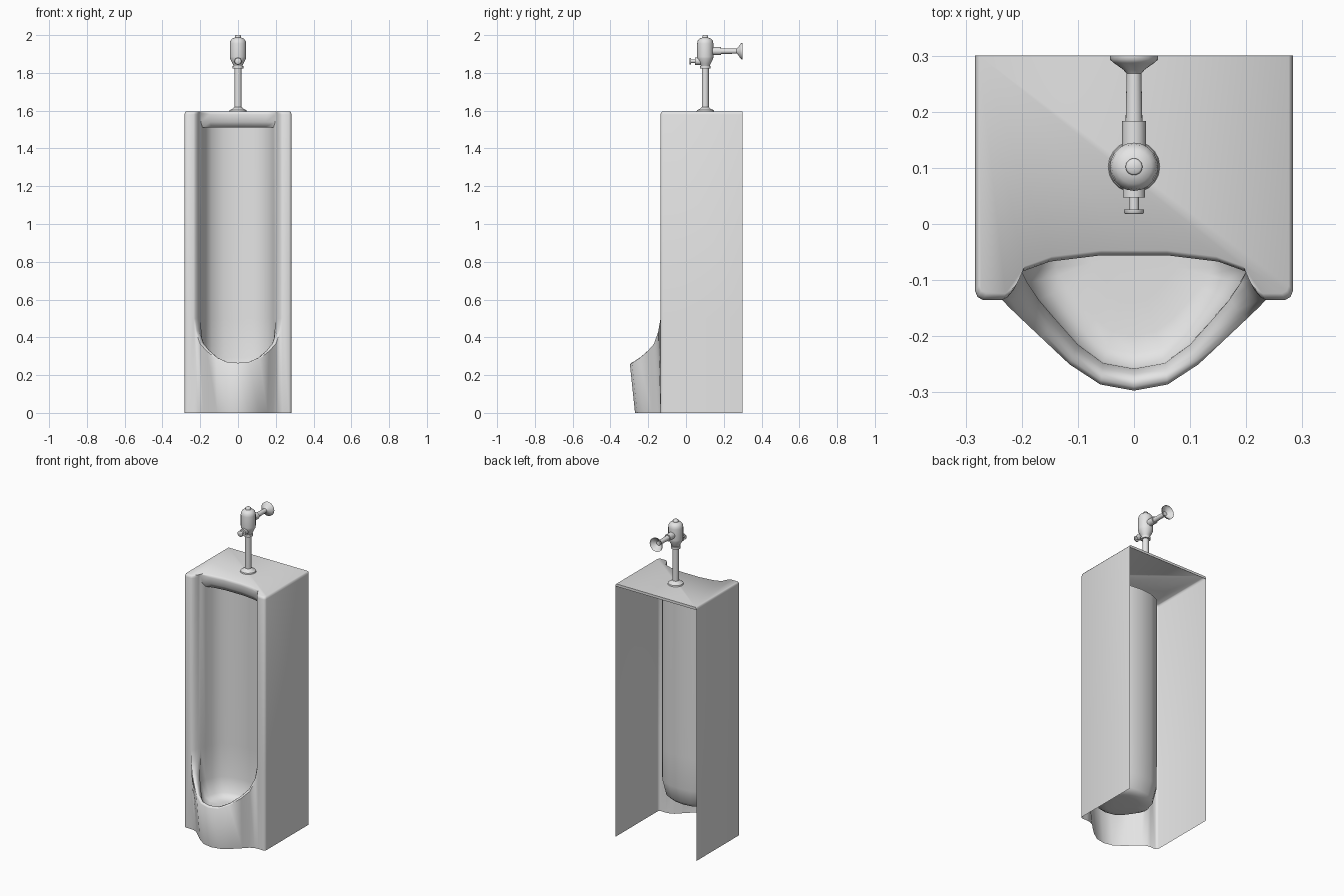
import bpy, bmesh, math
from mathutils import Matrix, Vector

cube = bpy.data.objects.get("Cube")
if cube:
    bpy.data.objects.remove(cube, do_unlink=True)

ceramic = bpy.data.materials.new("light_grey")
ceramic.use_nodes = True
ceramic.diffuse_color = (0.78, 0.78, 0.78, 1)
ceramic.node_tree.nodes["Principled BSDF"].inputs["Base Color"].default_value = (0.78, 0.78, 0.78, 1)


def finish(bm, name, angle):
    """Turn a bmesh into a smooth-shaded object."""
    mesh = bpy.data.meshes.new(name)
    bm.to_mesh(mesh)
    bm.free()
    mesh.materials.append(ceramic)
    obj = bpy.data.objects.new(name, mesh)
    bpy.context.collection.objects.link(obj)
    bpy.ops.object.select_all(action="DESELECT")
    obj.select_set(True)
    bpy.context.view_layer.objects.active = obj
    bpy.ops.object.shade_smooth_by_angle(angle=math.radians(angle))
    return obj


def full(half):
    """Extend a +x half row, ending at x = 0, to the other side."""
    return half + [(-p[0],) + tuple(p[1:]) for p in reversed(half[:-1])]


def mirrored(points):
    return [(-p[0],) + tuple(p[1:]) for p in points]


def at(points, z):
    return [(p[0], p[1], z) for p in points]


def face(bm, points):
    return bm.faces.new([bm.verts.new(p) for p in points])


def grid(bm, rows, closed=False):
    verts = [[bm.verts.new(p) for p in row] for row in rows]
    n = len(rows[0])
    for a, b in zip(verts, verts[1:]):
        for i in range(n if closed else n - 1):
            j = (i + 1) % n
            bm.faces.new((a[i], a[j], b[j], b[i]))


# Plan profiles of the right half, from the back corner to the cavity centre
side = [(.283, .3), (.283, -.12), (.279, -.13), (.27, -.135), (.235, -.135)]
post = [(.235, -.135), (.226, -.131), (.214, -.117), (.206, -.1), (.2, -.085)]
wall = [(.2, -.085), (.187, -.055), (.175, -.01), (.14, .035), (.075, .062), (0, .07)]
lintel = [(.2, -.085), (.15, -.067), (.06, -.056), (0, -.056)]
lintel_low = [(.187, -.055), (.14, -.042), (.06, -.032), (0, -.032)]
LIP, TOP, CEIL = .5, 1.58, 1.51

bm = bmesh.new()

# Side panels and rounded front posts
for flip in (list, mirrored):
    grid(bm, [flip(at(side, z)) for z in (0, LIP, TOP)])
    grid(bm, [flip(at(post, z)) for z in (LIP, TOP)])

# Cavity wall, whose upper corners rise to the lintel ends
upper = at(wall[:1], TOP) + at(wall[1:], CEIL)
grid(bm, [full(at(wall, LIP)), full(upper)])

# Rolled lintel and cavity ceiling
low, high = at(lintel_low, CEIL), at(lintel, TOP)
middle = [(a[0] + (b[0] - a[0]) * .25, a[1] + (b[1] - a[1]) * .25, 1.54)
          for a, b in zip(high, low)]
grid(bm, [full(high), full(middle), full(low)])
face(bm, full(low) + list(reversed(full(at(wall[1:], CEIL))[1:-1])))

# Top slab, rounded over at the sides and front but square at the back
outline = full(side + post[1:] + lintel[1:])


def top_ring(scale, z):
    return [(x * scale, .3 + (y - .3) * scale, z) for x, y in outline]


rings = [top_ring(*s) for s in ((1, TOP), (.993, 1.59), (.975, 1.596))]
grid(bm, rings, closed=True)
face(bm, rings[-1])

# Bowl apron from the floor to the lip
outer = [(.235, -.135, LIP), (.224, -.147, .43), (.2, -.17, .365), (.165, -.203, .327),
         (.115, -.25, .286), (.06, -.286, .262), (0, -.297, .257)]
inner = [(.2, -.085, LIP), (.19, -.105, .41), (.17, -.135, .35), (.14, -.17, .31),
         (.1, -.215, .272), (.055, -.248, .25), (0, -.258, .247)]
base = [(.235, -.135, 0), (.21, -.138, 0), (.185, -.15, 0), (.155, -.18, 0),
        (.11, -.222, 0), (.058, -.258, 0), (0, -.27, 0)]
grid(bm, [full(base), full(outer)])


# Rolled lip, blending into the posts at both ends
def lip_row(index, t, lift):
    row = [(*post[index], LIP)]
    for a, b in zip(outer[1:], inner[1:]):
        p = Vector(a).lerp(Vector(b), t)
        row.append((p.x, p.y, p.z + lift))
    return row


roll = [(0, 0), (.2, .01), (.5, .013), (.75, .003), (1, -.018)]
lip = [lip_row(i, t, lift) for i, (t, lift) in enumerate(roll)]
grid(bm, [full(row) for row in lip])

# Bowl bottom shrinking to the floor of the basin
rim = full(lip[-1]) + list(reversed(full(at(wall, LIP))[1:-1]))
FLOOR = .175


def bowl_ring(scale, lift):
    return [(x * scale, -.06 + (y + .06) * scale, FLOOR + (z - FLOOR) * lift)
            for x, y, z in rim]


rings = [rim] + [bowl_ring(*s) for s in ((.99, .36), (.86, .08), (.7, .01), (.4, 0))]
grid(bm, rings, closed=True)
face(bm, rings[-1])

bmesh.ops.remove_doubles(bm, verts=bm.verts, dist=.0005)
bmesh.ops.recalc_face_normals(bm, faces=bm.faces)
bm.normal_update()
if max(bm.faces, key=lambda f: f.calc_center_median().z).normal.z < 0:
    bmesh.ops.reverse_faces(bm, faces=bm.faces)
finish(bm, "basin_body", 60)


def lathe(name, profile, origin, along_y=False, capped=True, segments=20):
    """Revolve (radius, distance) pairs around the z or y axis."""
    bm = bmesh.new()
    rings = [[(r * math.cos(2 * math.pi * i / segments),
               r * math.sin(2 * math.pi * i / segments), h) for i in range(segments)]
             for r, h in profile]
    grid(bm, rings, closed=True)
    if capped:
        face(bm, rings[0])
        face(bm, rings[-1])
    bmesh.ops.remove_doubles(bm, verts=bm.verts, dist=.00001)
    if along_y:
        bm.transform(Matrix.Rotation(-math.pi / 2, 4, "X"))
    bm.transform(Matrix.Translation(Vector(origin)))
    bmesh.ops.recalc_face_normals(bm, faces=bm.faces)
    return finish(bm, name, 50)


# Flush valve on its riser pipe
VALVE = (0, .102, 0)
lathe("riser_flange", [(.046, 1.596), (.044, 1.603), (.03, 1.609), (.019, 1.619)], VALVE)
lathe("riser_pipe", [(.0185, 1.596), (.0185, 1.84)], VALVE)
lathe("riser_collar", [(.028, 1.822), (.028, 1.836)], VALVE)
lathe("valve_body", [(.023, 1.836), (.028, 1.848), (.042, 1.875), (.043, 1.885),
                     (.043, 1.955), (.04, 1.97), (.031, 1.981), (.015, 1.987)], VALVE)
lathe("valve_cap", [(.015, 1.98), (.015, 1.997), (.012, 2.0)], VALVE)

# Supply pipe running back to the open wall flange
AXIS = (0, 0, 1.915)
lathe("supply_stub", [(.021, .11), (.021, .184)], AXIS, along_y=True)
lathe("supply_pipe", [(.015, .18), (.013, .275)], AXIS, along_y=True)
lathe("wall_flange", [(.013, .268), (.019, .275), (.036, .287), (.043, .293), (.043, .3)],
      AXIS, along_y=True, capped=False)

# Push button at the front of the valve
AXIS = (0, 0, 1.862)
lathe("button_stub", [(.02, .047), (.02, .1)], AXIS, along_y=True)
lathe("button_stem", [(.009, .024), (.009, .05)], AXIS, along_y=True)
lathe("push_button", [(.016, .018), (.018, .02), (.018, .026)], AXIS, along_y=True)
